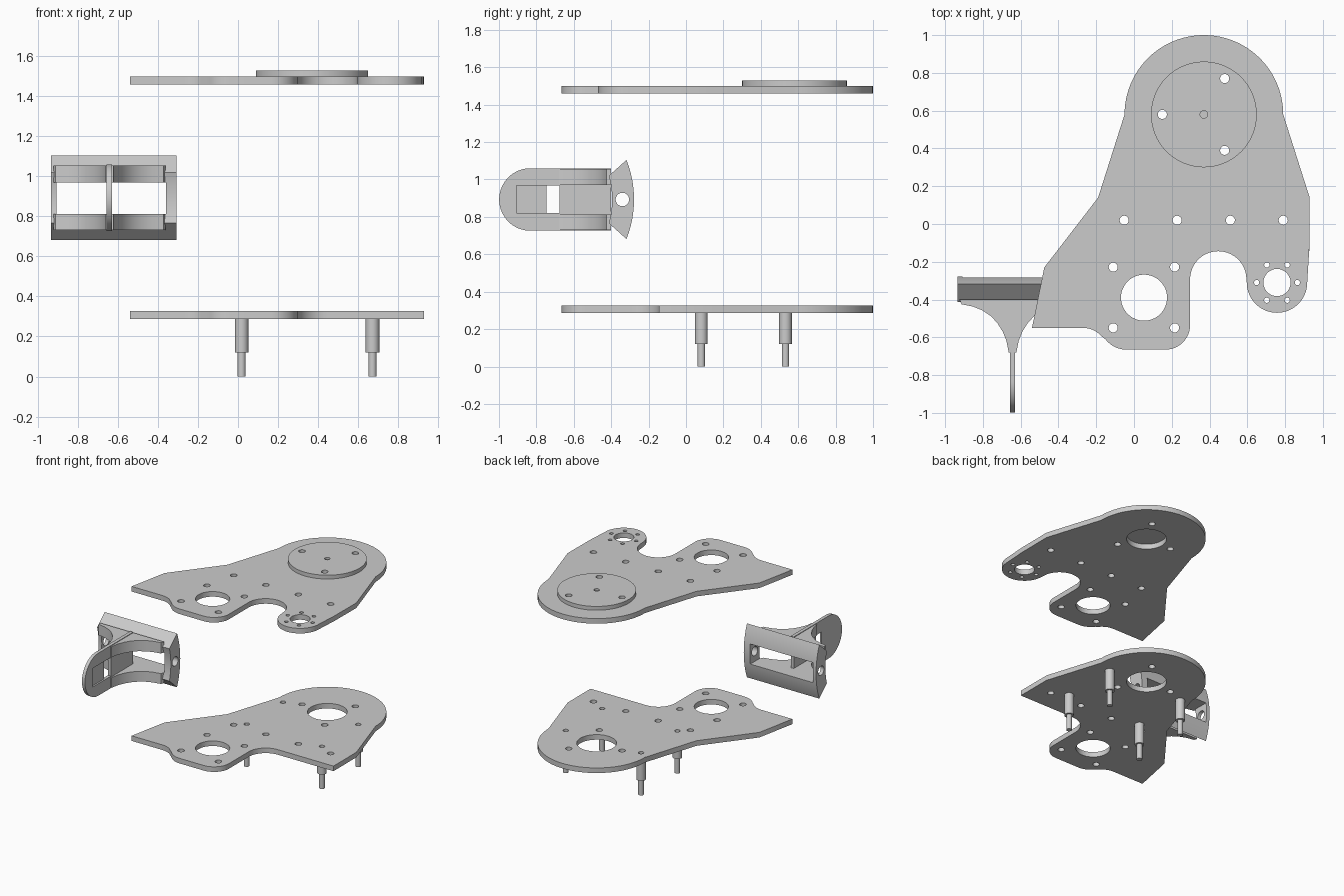
import bpy, bmesh
from math import cos, sin, pi, radians
from mathutils import Matrix

if "Cube" in bpy.data.objects:
    bpy.data.objects.remove(bpy.data.objects["Cube"])

XY = Matrix.Identity(4)
# local x,y,z -> world y,z,x (side profiles extruded along x)
YZ = Matrix(((0, 0, 1, 0), (1, 0, 0, 0), (0, 1, 0, 0), (0, 0, 0, 1)))


def arc(cx, cy, r, a0, a1, n=24):
    angs = [radians(a0 + (a1 - a0) * i / n) for i in range(n + 1)]
    return [(cx + r * cos(a), cy + r * sin(a)) for a in angs]


def circle(cx, cy, r, n=32):
    return arc(cx, cy, r, 0, 360, n)[:-1]


def rect(x0, y0, x1, y1):
    return [(x0, y0), (x1, y0), (x1, y1), (x0, y1)]


def smooth(ob):
    bpy.ops.object.select_all(action='DESELECT')
    ob.select_set(True)
    bpy.context.view_layer.objects.active = ob
    bpy.ops.object.shade_smooth_by_angle(angle=radians(30))


def slab(name, loops, h0, h1, frame=XY):
    """Outline plus hole loops, extruded from h0 to h1."""
    cu = bpy.data.curves.new(name, 'CURVE')
    cu.dimensions, cu.fill_mode, cu.extrude = '2D', 'BOTH', (h1 - h0) / 2
    for pts in loops:
        sp = cu.splines.new('POLY')
        sp.points.add(len(pts) - 1)
        for p, (x, y) in zip(sp.points, pts):
            p.co = (x, y, 0, 1)
        sp.use_cyclic_u = True
    ob = bpy.data.objects.new(name, cu)
    bpy.context.collection.objects.link(ob)
    bpy.ops.object.select_all(action='DESELECT')
    ob.select_set(True)
    bpy.context.view_layer.objects.active = ob
    bpy.ops.object.convert(target='MESH')
    ob = bpy.context.object
    me = ob.data
    me.transform(frame @ Matrix.Translation((0, 0, (h0 + h1) / 2)))
    bm = bmesh.new()
    bm.from_mesh(me)
    bmesh.ops.remove_doubles(bm, verts=bm.verts, dist=1e-5)
    bmesh.ops.recalc_face_normals(bm, faces=bm.faces)
    bm.to_mesh(me)
    bm.free()
    smooth(ob)
    return ob


def lathe(name, profile, loc, n=32):
    bm = bmesh.new()
    vs = [bm.verts.new((r, 0, z)) for r, z in profile]
    es = [bm.edges.new(p) for p in zip(vs, vs[1:])]
    bmesh.ops.spin(bm, geom=vs + es, axis=(0, 0, 1), cent=(0, 0, 0), angle=2 * pi, steps=n)
    bmesh.ops.remove_doubles(bm, verts=bm.verts, dist=1e-5)
    bmesh.ops.recalc_face_normals(bm, faces=bm.faces)
    me = bpy.data.meshes.new(name)
    bm.to_mesh(me)
    bm.free()
    ob = bpy.data.objects.new(name, me)
    ob.location = loc
    bpy.context.collection.objects.link(ob)
    smooth(ob)


def cut(ob, cutter):
    m = ob.modifiers.new('cut', 'BOOLEAN')
    m.operation, m.object, m.solver = 'DIFFERENCE', cutter, 'EXACT'
    bpy.context.view_layer.objects.active = ob
    bpy.ops.object.modifier_apply(modifier=m.name)
    bpy.data.objects.remove(cutter)


# Plate outlines: shared left/front run, shared rear run, different right front
DX, DY = 0.37, 0.58
LX, LY = 0.757, -0.31
front = ([(-0.54, -0.55), (-0.28, -0.55)] + arc(-0.27, -0.68, 0.13, 85, 42, 8)
         + arc(-0.04, -0.525, 0.14, 218, 270, 10)
         + arc(0.167, -0.535, 0.13, 270, 360, 14))
rear = ([(0.93, 0.14)] + arc(DX, DY, 0.42, 0, 180, 48)
        + [(-0.19, 0.14), (-0.475, -0.23)])
upper = (front + arc(0.446, -0.293, 0.149, 180, 0, 28) + arc(LX, LY, 0.16, 180, 360, 32)
         + [(0.928, -0.13)] + rear)
lower = front + arc(0.446, -0.293, 0.149, 180, 90, 14) + [(0.93, -0.144)] + rear

disc_holes = [circle(x, y, 0.024) for x, y in ((0.15, 0.58), (0.48, 0.77), (0.48, 0.39))]
row = [(-0.052, 0.02), (0.228, 0.02), (0.51, 0.02), (0.79, 0.02)]
square = [(x, y) for x in (-0.11, 0.215) for y in (-0.55, -0.228)]
holes = ([circle(x, y, 0.024) for x, y in row + square] + disc_holes
         + [circle(0.053, -0.39, 0.122, 48), circle(DX, DY, 0.142, 48)])
pins = [(x, y) for x in (0.018, 0.672) for y in (0.082, 0.532)]
lug_holes = [circle(LX, LY, 0.072)] + [
    circle(LX + 0.108 * cos(i * pi / 3), LY + 0.108 * sin(i * pi / 3), 0.014, 16) for i in range(6)]

slab('upper_plate', [upper] + holes + lug_holes, 1.46, 1.50)
slab('lower_plate', [lower] + holes + [circle(x, y, 0.02) for x, y in pins], 0.287, 0.327)

# Turntable disc with a blind centre hole
slab('top_disc', [circle(DX, DY, 0.28, 64), circle(DX, DY, 0.02)] + disc_holes, 1.50, 1.53)
slab('disc_centre_plug', [circle(DX, DY, 0.02)], 1.50, 1.515)

# Stepped standoffs with a blind hole at the plate end
for x, y in pins:
    lathe('standoff', [(0, 0), (0.02, 0), (0.02, 0.12), (0.034, 0.12), (0.034, 0.287),
                       (0.02, 0.287), (0.02, 0.17), (0, 0.17)], (x, y, 0))

# Bracket: curved end block with window and side hole
ZC = 0.893
block = slab('bracket_block', [arc(-0.855, ZC, 0.577, -21.5, 21.5, 24)
                               + arc(-0.855, ZC, 0.46, 16, -16, 24)], -0.935, -0.307, YZ)
cut(block, slab('window_cutter', [rect(-0.6, 0.812, -0.1, 0.97)], -0.907, -0.36, YZ))
cut(block, slab('hole_cutter', [circle(-0.34, ZC, 0.036)], -1.1, -0.1, YZ))
smooth(block)

# Bracket fin with rounded end, slot and half-depth pocket
FX = -0.643
fin = arc(-0.832, ZC, 0.167, 90, 270, 32) + [(-0.40, ZC - 0.167), (-0.40, ZC + 0.167)]
slab('bracket_fin', [fin, rect(-0.905, 0.82, -0.677, 0.967)], FX - 0.013, FX + 0.013, YZ)
slab('fin_pocket_floor', [rect(-0.905, 0.82, -0.747, 0.967)], FX - 0.013, FX, YZ)

# Flared ribs blending the fin into the block, above and below the window
side = [(0.28, -0.40), (0.27, -0.425), (0.21, -0.437), (0.16, -0.457), (0.115, -0.487),
        (0.08, -0.525), (0.052, -0.57), (0.032, -0.62), (0.02, -0.68), (0.013, -0.76)]
flare = [(FX + d, y) for d, y in side] + [(FX - d, y) for d, y in reversed(side)]
fl_top = flare[:9] + flare[11:]
slab('flare_rib_top', [fl_top], 0.97, 1.055)
slab('flare_rib_bottom', [fl_top], 0.731, 0.812)
